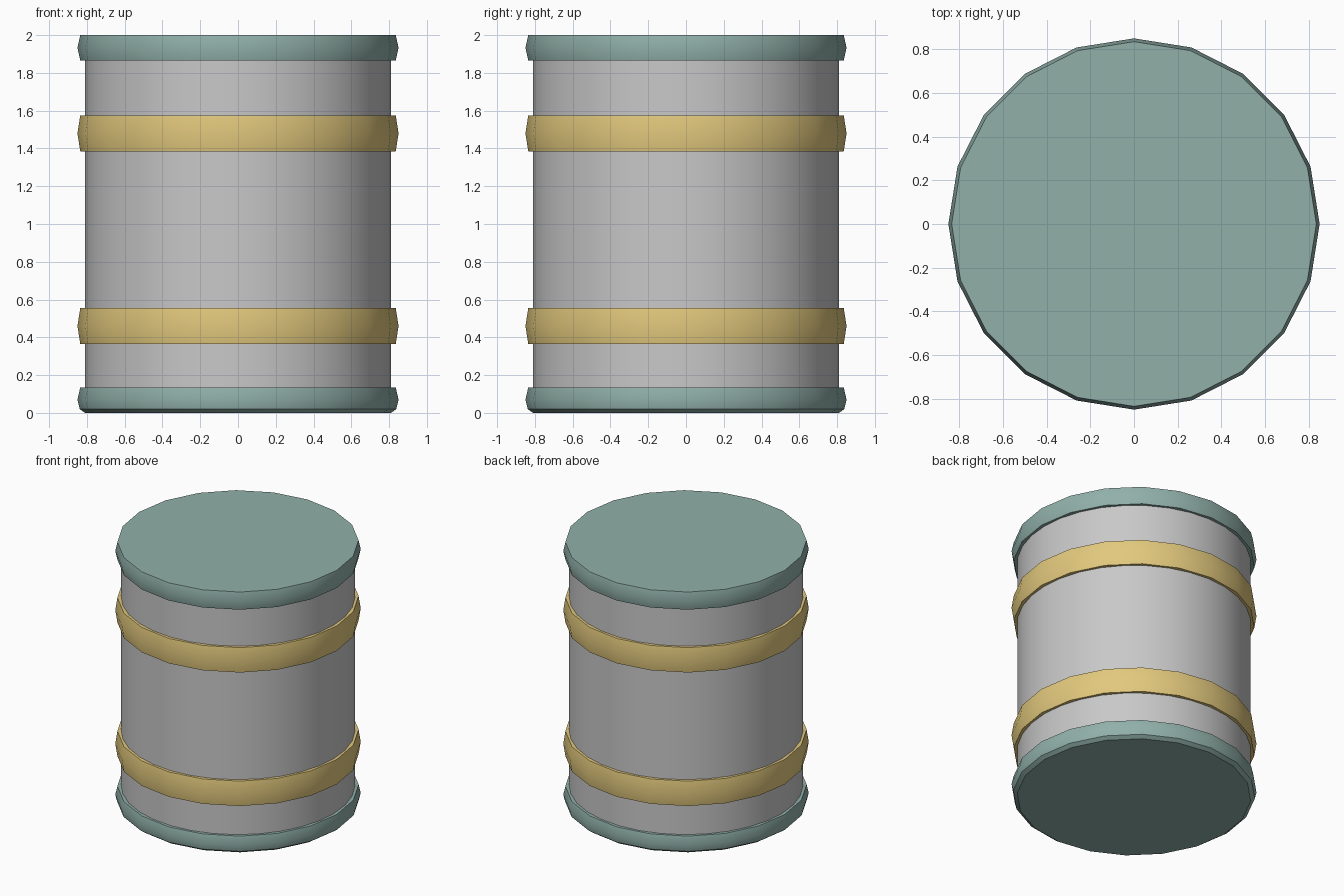
import bpy
from math import cos, sin, tau, radians

cube = bpy.data.objects.get("Cube")
if cube:
    bpy.data.objects.remove(cube)


def material(name, color):
    mat = bpy.data.materials.new(name)
    mat.use_nodes = True
    mat.diffuse_color = (*color, 1)
    mat.node_tree.nodes["Principled BSDF"].inputs["Base Color"].default_value = (*color, 1)
    return mat


def lathe(name, profile, sides, mat):
    """Spin a bottom-to-top (radius, z) profile and cap both ends."""
    verts = [(r * cos(tau * i / sides), r * sin(tau * i / sides), z)
             for r, z in profile for i in range(sides)]
    faces = [list(reversed(range(sides)))]
    for ring in range(len(profile) - 1):
        low, high = ring * sides, (ring + 1) * sides
        for i in range(sides):
            j = (i + 1) % sides
            faces.append((low + i, low + j, high + j, high + i))
    faces.append(list(range(len(verts) - sides, len(verts))))
    mesh = bpy.data.meshes.new(name)
    mesh.from_pydata(verts, [], faces)
    mesh.materials.append(mat)
    obj = bpy.data.objects.new(name, mesh)
    bpy.context.collection.objects.link(obj)
    bpy.ops.object.select_all(action="DESELECT")
    obj.select_set(True)
    bpy.context.view_layer.objects.active = obj
    bpy.ops.object.shade_smooth_by_angle(angle=radians(35))
    return obj


def bulged(bottom, top):
    """Outline of a hoop that swells slightly at mid height."""
    return [(0.835, bottom), (0.85, (bottom + top) / 2), (0.835, top)]


grey = material("grey metal", (0.58, 0.58, 0.58))
gold = material("pale gold", (0.76, 0.58, 0.205))
teal = material("dull teal", (0.283, 0.434, 0.397))

SIDES = 20

# Barrel wall
lathe("drum_body", [(0.81, 0.03), (0.81, 1.97)], 32, grey)

# Raised hoops
for name, bottom in (("lower_hoop", 0.365), ("upper_hoop", 1.385)):
    lathe(name, bulged(bottom, bottom + 0.19), SIDES, gold)

# End caps, the lower one with a bevelled foot
lathe("top_cap", bulged(1.865, 2.0), SIDES, teal)
lathe("bottom_cap", [(0.81, 0), (0.838, 0.02), (0.85, 0.07), (0.835, 0.135)], SIDES, teal)
